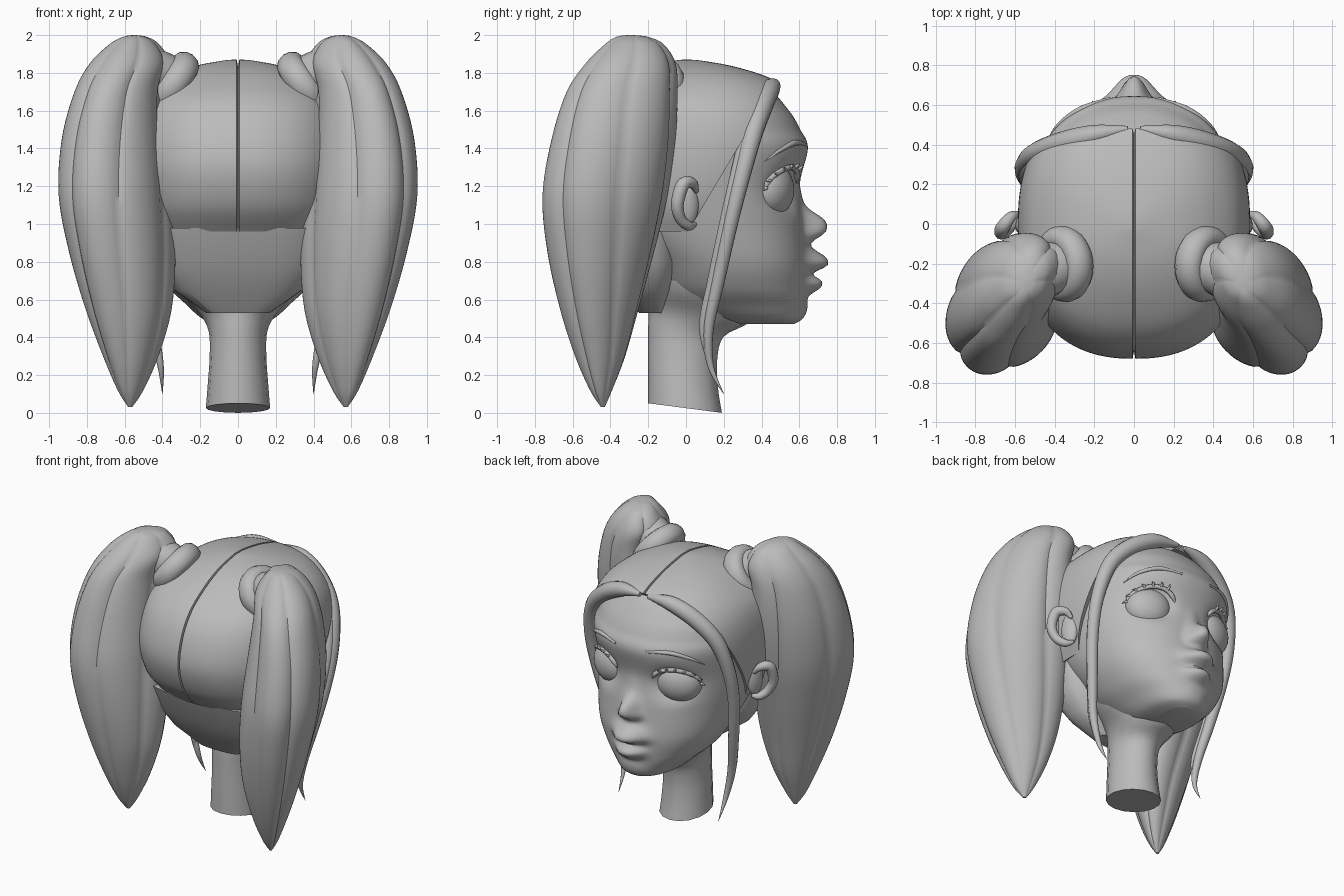
import bpy, bmesh, math
from math import sin, cos, pi, exp
from mathutils import Vector, Matrix
from mathutils.bvhtree import BVHTree

if "Cube" in bpy.data.objects:
    bpy.data.objects.remove(bpy.data.objects["Cube"])

clay = bpy.data.materials.new("clay_grey")
clay.use_nodes = True
clay.diffuse_color = (0.5, 0.5, 0.5, 1)
clay.node_tree.nodes["Principled BSDF"].inputs["Base Color"].default_value = (0.5, 0.5, 0.5, 1)


def smooth_rows(rows, steps):
    """Catmull-Rom interpolation through a few control rows."""
    out = []
    for i in range(len(rows) - 1):
        a, b, c, d = (rows[max(0, min(len(rows) - 1, i + k))] for k in (-1, 0, 1, 2))
        for s in range(steps):
            t = s / steps
            out.append([0.5 * (2 * q + (r - p) * t + (2 * p - 5 * q + 4 * r - w) * t * t
                               + (3 * q - p - 3 * r + w) * t ** 3)
                        for p, q, r, w in zip(a, b, c, d)])
    return out + [list(rows[-1])]


def loft(rows, seg, point, caps=True):
    bm = bmesh.new()
    rings = [[bm.verts.new(point(r, 2 * pi * j / seg)) for j in range(seg)] for r in rows]
    for lo, hi in zip(rings, rings[1:]):
        for j in range(seg):
            k = (j + 1) % seg
            bm.faces.new((lo[j], lo[k], hi[k], hi[j]))
    if caps:
        bm.faces.new(rings[0][::-1])
        bm.faces.new(rings[-1])
    return bm


def finish(name, bm, mirror=False, angle=40):
    if mirror:
        dup = bmesh.ops.duplicate(bm, geom=bm.verts[:] + bm.edges[:] + bm.faces[:])["geom"]
        bmesh.ops.scale(bm, vec=(-1, 1, 1), verts=[g for g in dup if isinstance(g, bmesh.types.BMVert)])
        bmesh.ops.reverse_faces(bm, faces=[g for g in dup if isinstance(g, bmesh.types.BMFace)])
    me = bpy.data.meshes.new(name)
    bm.to_mesh(me)
    bm.free()
    ob = bpy.data.objects.new(name, me)
    bpy.context.collection.objects.link(ob)
    me.materials.append(clay)
    bpy.ops.object.select_all(action='DESELECT')
    ob.select_set(True)
    bpy.context.view_layer.objects.active = ob
    bpy.ops.object.shade_smooth_by_angle(angle=math.radians(angle))


def tubes(name, paths, res=3):
    """Mirrored tapered tubes; path points are (x, y, z, radius)."""
    cu = bpy.data.curves.new(name, 'CURVE')
    cu.dimensions = '3D'
    cu.bevel_depth = 1
    cu.bevel_resolution = res
    cu.use_fill_caps = True
    for side in (1, -1):
        for path in paths:
            pts = smooth_rows(path, 6)
            sp = cu.splines.new('POLY')
            sp.points.add(len(pts) - 1)
            for p, (x, y, z, r) in zip(sp.points, pts):
                p.co = (side * x, y, z, 1)
                p.radius = max(r, 0.001)
    cu.materials.append(clay)
    bpy.context.collection.objects.link(bpy.data.objects.new(name, cu))


def oval(power, tilt=0):
    """Superellipse ring from a row (z, front y, back y, half width)."""
    def point(row, t):
        z, front, back, hw = row
        c, s = cos(t), sin(t)
        x = hw * math.copysign(abs(c) ** (2 / power), c)
        y = (front + back) / 2 + (front - back) / 2 * math.copysign(abs(s) ** (2 / power), s)
        return Vector((x, y, z - tilt * y))
    return point


# Head with sculpted nose, lips and eye sockets: (centre x, z, spread x, up, down, amount)
BUMPS = [(0, 0.985, 0.06, 0.08, 0.07, 0.118), (0, 1.09, 0.05, 0.1, 0.08, 0.015),
         (0.06, 0.945, 0.035, 0.035, 0.035, 0.03), (0, 0.795, 0.115, 0.068, 0.046, 0.108),
         (0, 0.685, 0.1, 0.04, 0.052, 0.08), (0.27, 1.18, 0.11, 0.1, 0.1, -0.06),
         (0, 0.55, 0.1, 0.05, 0.05, 0.01)]


def face_point(row, t):
    p = oval(2.2)(row, t)
    if sin(t) > 0:
        x, z = p.x, p.z
        for cx, cz, sx, up, down, amount in BUMPS:
            for side in ((1, -1) if cx else (1,)):
                sz = up if z > cz else down
                d = ((x - side * cx) / sx) ** 2 + ((z - cz) / sz) ** 2
                p.y += amount * exp(-d ** 1.3)
    return p


head_rows = [(0.47, 0.57, 0.25, 0.1), (0.50, 0.615, 0.1, 0.19), (0.57, 0.635, -0.05, 0.27),
             (0.66, 0.64, -0.15, 0.36), (0.8, 0.645, -0.25, 0.44), (1, 0.625, -0.47, 0.5),
             (1.2, 0.6, -0.58, 0.54), (1.4, 0.645, -0.6, 0.55), (1.5, 0.605, -0.57, 0.53),
             (1.6, 0.545, -0.5, 0.49), (1.72, 0.43, -0.33, 0.36), (1.79, 0.24, -0.18, 0.22),
             (1.82, 0.1, 0, 0.05)]
bm = loft(smooth_rows(head_rows, 10), 160, face_point)
skin = BVHTree.FromBMesh(bm)
finish("head", bm, angle=60)


def on_face(x, z, lift, r):
    hit = skin.ray_cast(Vector((x, 2, z)), Vector((0, -1, 0)))[0]
    return (x, hit.y + lift, z, r)


# Neck, widening into the jaw
neck_rows = [(0.025, 0.19, -0.2, 0.17), (0.15, 0.17, -0.2, 0.16), (0.3, 0.165, -0.2, 0.15),
             (0.43, 0.2, -0.2, 0.155), (0.53, 0.34, -0.2, 0.2), (0.65, 0.34, -0.22, 0.3),
             (0.8, 0.3, -0.22, 0.36)]
finish("neck", loft(smooth_rows(neck_rows, 4), 16, oval(2, 0.13)))

# Nape hair
nape_rows = [(0.53, -0.12, -0.25, 0.17), (0.65, -0.07, -0.34, 0.34), (0.8, -0.02, -0.43, 0.44),
             (0.98, -0.02, -0.5, 0.48)]
finish("nape_hair", loft(nape_rows, 32, oval(3)))

# Hair cap: cut at the hairline and parted by a narrow groove, with a turned-in rim
cap_rows = [(0.96, 0.35, -0.5, 0.49), (1.1, 0.55, -0.62, 0.555), (1.3, 0.65, -0.68, 0.585),
            (1.5, 0.66, -0.64, 0.575), (1.65, 0.58, -0.54, 0.52), (1.76, 0.47, -0.38, 0.4),
            (1.83, 0.27, -0.22, 0.25), (1.865, 0.08, -0.06, 0.08), (1.87, 0.002, -0.002, 0.002)]
bm = loft(smooth_rows(cap_rows, 6), 96, oval(2.35), caps=False)
for co, no in (((0, 0.48, 1.75), (0, 0.86, -0.51)), ((0.007, 0, 0), (-1, 0, 0))):
    bmesh.ops.bisect_plane(bm, geom=bm.verts[:] + bm.edges[:] + bm.faces[:], plane_co=co,
                           plane_no=no, clear_outer=True)
rim = bmesh.ops.extrude_edge_only(bm, edges=[e for e in bm.edges if e.is_boundary])["geom"]
middle = Vector((0, -0.02, 1.3))
for v in rim:
    if isinstance(v, bmesh.types.BMVert):
        v.co = middle + (v.co - middle) * 0.94
        if v.co.x < 0.01:
            v.co.x = 0
bmesh.ops.recalc_face_normals(bm, faces=bm.faces)
finish("hair_cap", bm, mirror=True)


# Ponytails: rows are (z, inner x, outer x, front y, back y), with creased, twisting locks
def lock_point(row, t):
    z, x0, x1, y0, y1 = row
    a = t - 0.22 * (z - 1)
    f = 0.925 + 0.09 * abs(cos(3 * t)) ** 0.7 + 0.05 * cos(a - 0.8) ** 3
    return Vector(((x0 + x1) / 2 + (x1 - x0) / 2 * f * cos(a),
                   (y0 + y1) / 2 + (y0 - y1) / 2 * f * sin(a - 0.25), z))


tail_rows = [(0.03, 0.56, 0.58, -0.43, -0.45), (0.12, 0.5, 0.635, -0.39, -0.51),
             (0.3, 0.42, 0.71, -0.32, -0.59), (0.55, 0.35, 0.8, -0.25, -0.67),
             (0.85, 0.33, 0.885, -0.17, -0.735), (1.15, 0.345, 0.94, -0.1, -0.76),
             (1.45, 0.37, 0.925, -0.06, -0.71), (1.7, 0.385, 0.86, -0.05, -0.63),
             (1.85, 0.36, 0.78, -0.06, -0.53), (1.95, 0.415, 0.68, -0.12, -0.43),
             (1.99, 0.48, 0.61, -0.2, -0.37), (2.0, 0.54, 0.56, -0.28, -0.31)]
finish("ponytails", loft(smooth_rows(tail_rows, 6), 72, lock_point), mirror=True)
tubes("ponytail_roots", [[(0.28, -0.2, 1.69, 0.12), (0.4, -0.22, 1.78, 0.13), (0.55, -0.28, 1.8, 0.15)]], 6)

# Hair ties around the ponytail roots
axis = Vector((0.8, -0.1, 0.6)).to_track_quat('Z', 'Y').to_matrix().to_4x4()
bm = bmesh.new()
rings = [[bm.verts.new(((0.13 + 0.065 * cos(v)) * cos(u), (0.13 + 0.065 * cos(v)) * sin(u), 0.075 * sin(v)))
          for v in (2 * pi * j / 12 for j in range(12))] for u in (2 * pi * i / 32 for i in range(32))]
for i in range(32):
    for j in range(12):
        a, b = rings[i], rings[(i + 1) % 32]
        bm.faces.new((a[j], b[j], b[(j + 1) % 12], a[(j + 1) % 12]))
bmesh.ops.transform(bm, matrix=Matrix.Translation((0.355, -0.2, 1.74)) @ axis, verts=bm.verts)
finish("hair_ties", bm, mirror=True)

# Face-framing strands
sweep = [(0.03, 0.48, 1.74, 0.015), (0.2, 0.45, 1.72, 0.05), (0.37, 0.405, 1.63, 0.058),
         (0.5, 0.355, 1.48, 0.052), (0.555, 0.295, 1.25, 0.045), (0.55, 0.235, 1, 0.04),
         (0.5, 0.17, 0.7, 0.036), (0.45, 0.12, 0.45, 0.028), (0.41, 0.13, 0.25, 0.017),
         (0.4, 0.2, 0.1, 0.001)]
inner = [(x - 0.01, y - 0.03, z, r * 0.75) for x, y, z, r in sweep[2:-2]]
tubes("front_strands", [sweep, inner + [(0.41, 0.12, 0.25, 0.001)]], 4)

# Ears: a shallow bowl and a curled rim, open to the face
bm = bmesh.new()
bmesh.ops.create_uvsphere(bm, u_segments=24, v_segments=16, radius=1, matrix=
                          Matrix.Translation((0.56, 0.01, 1.11)) @ Matrix.Rotation(0.35, 4, 'Z')
                          @ Matrix.Diagonal((0.035, 0.06, 0.12, 1)))
finish("ear_bowls", bm, mirror=True)
tubes("ear_rims", [[(0.58, 0.055, 1.17, 0.012), (0.62, 0.035, 1.215, 0.028), (0.66, -0.015, 1.21, 0.036),
                    (0.67, -0.045, 1.11, 0.034), (0.64, -0.03, 1.03, 0.03), (0.6, 0.015, 0.99, 0.026),
                    (0.56, 0.05, 1.0, 0.012)]])

# Eyes
bm = bmesh.new()
bmesh.ops.create_uvsphere(bm, u_segments=32, v_segments=20, radius=1, matrix=
                          Matrix.Translation((0.27, 0.46, 1.18)) @ Matrix.Rotation(-0.38, 4, 'Z')
                          @ Matrix.Diagonal((0.155, 0.105, 0.14, 1)))
finish("eyes", bm, mirror=True)


# Upper lashes with fanned tips
def lid(a, grow, lift, r):
    return on_face(0.275 + 0.14 * grow * cos(a), 1.18 + 0.12 * grow * sin(a), lift, r)


lashes = [[lid(pi * k / 10, 1, 0.012, 0.016 if 0 < k < 9 else 0.004) for k in range(10)]]
for k in range(7):
    a = 0.1 + 0.33 * k
    lashes.append([lid(a, 1, 0.015, 0.012), lid(a - 0.05, 1.1, 0.03, 0.008), lid(a - 0.12, 1.2, 0.035, 0.001)])
tubes("eyelashes", lashes, 1)

# Eyebrows
tubes("eyebrows", [[on_face(0.44, 1.33, 0, 0.002), on_face(0.38, 1.39, 0, 0.011),
                    on_face(0.27, 1.43, 0, 0.015), on_face(0.12, 1.42, 0, 0.008)]], 2)
